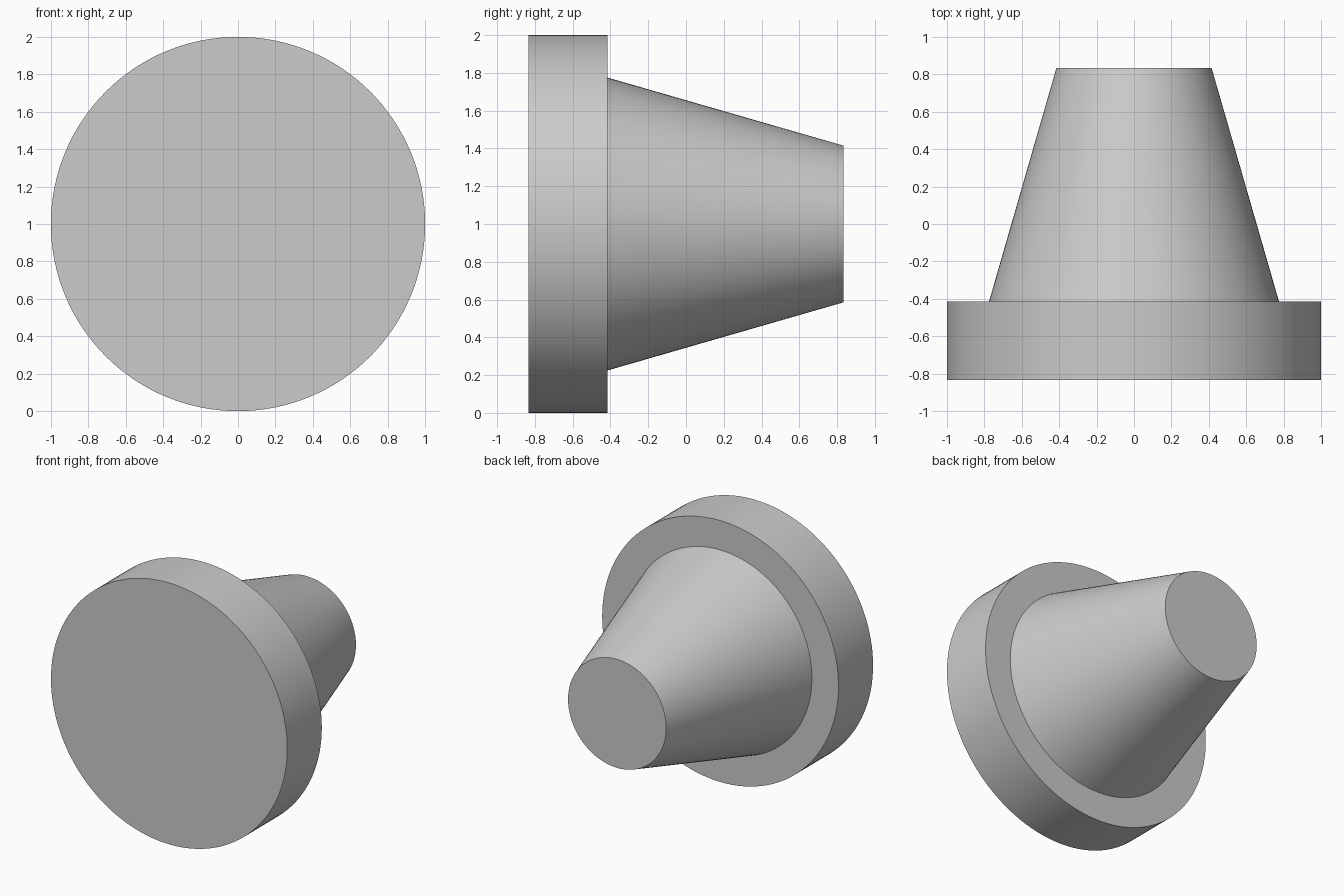
import bpy
import bmesh
import math
from mathutils import Vector

cube = bpy.data.objects.get("Cube")
if cube:
    bpy.data.objects.remove(cube, do_unlink=True)

SEGMENTS = 128
AXIS_HEIGHT = 1.0

grey = bpy.data.materials.new("plain grey")
grey.use_nodes = True
colour = (0.6, 0.6, 0.6, 1)
grey.diffuse_color = colour
grey.node_tree.nodes["Principled BSDF"].inputs["Base Color"].default_value = colour


def lathe(name, profile):
    """Turn a (radius, y) profile around the horizontal y axis, with capped ends."""
    bm = bmesh.new()
    rings = []
    for radius, y in profile:
        ring = []
        for i in range(SEGMENTS):
            a = math.tau * i / SEGMENTS
            ring.append(bm.verts.new(Vector((radius * math.cos(a), y, radius * math.sin(a)))))
        rings.append(ring)
    for low, high in zip(rings, rings[1:]):
        for i in range(SEGMENTS):
            j = (i + 1) % SEGMENTS
            bm.faces.new((low[i], low[j], high[j], high[i]))
    bm.faces.new(rings[0])
    bm.faces.new(rings[-1])
    bmesh.ops.recalc_face_normals(bm, faces=bm.faces)
    mesh = bpy.data.meshes.new(name)
    bm.to_mesh(mesh)
    bm.free()
    mesh.materials.append(grey)
    obj = bpy.data.objects.new(name, mesh)
    obj.location.z = AXIS_HEIGHT
    bpy.context.collection.objects.link(obj)
    bpy.ops.object.select_all(action="DESELECT")
    obj.select_set(True)
    bpy.context.view_layer.objects.active = obj
    bpy.ops.object.shade_smooth_by_angle(angle=math.radians(30))
    return obj


# Round flange at the front, stepping in to a tapered plug towards the back
lathe("flanged_plug", [(1.0, -0.833), (1.0, -0.415), (0.775, -0.415), (0.415, 0.833)])
